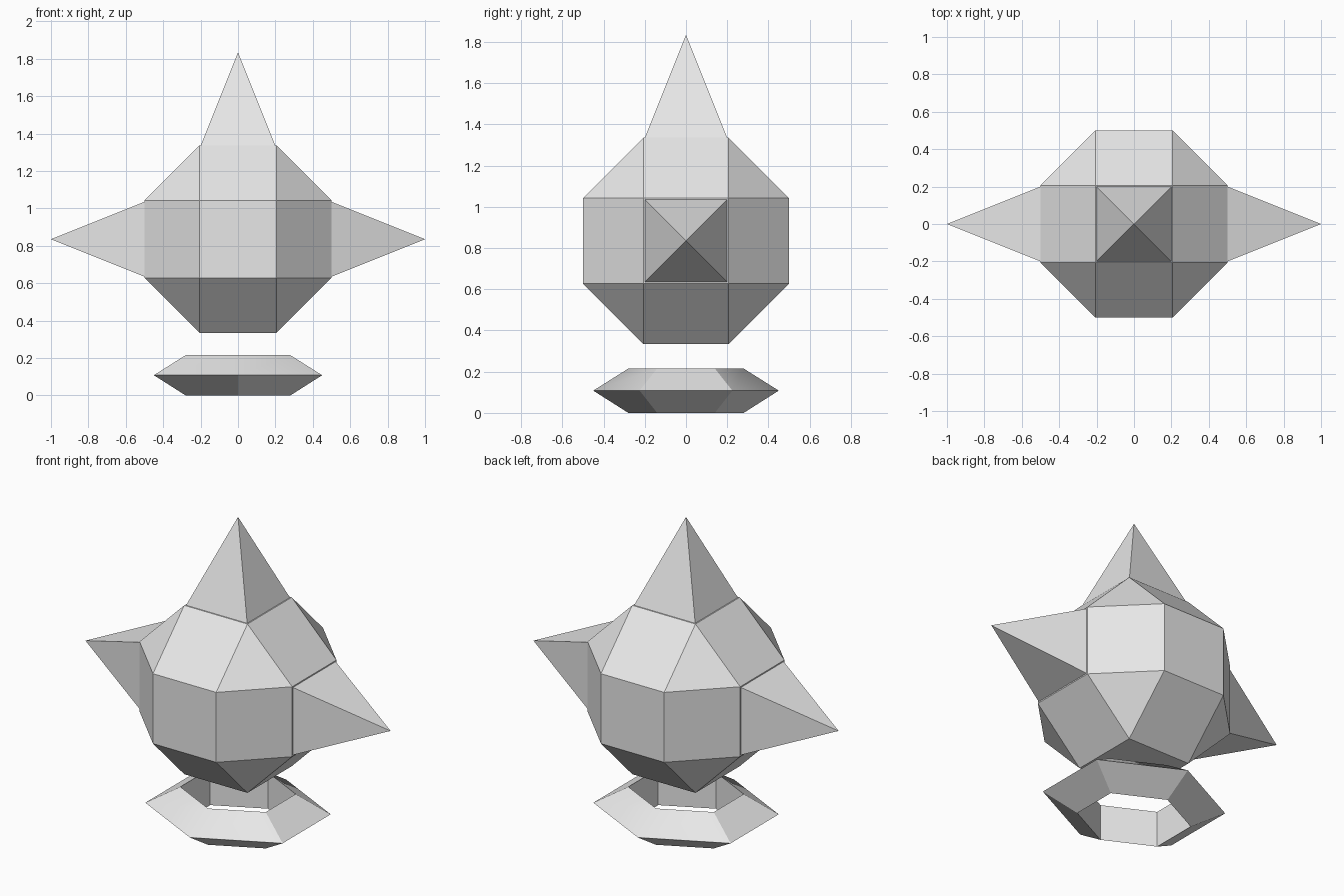
import bpy
import bmesh
from math import cos, sin, pi, radians, sqrt
from itertools import permutations, product
from mathutils import Matrix

CENTRE_Z = 0.835   # middle of the body
BODY_R = 0.5       # distance from the centre to the square faces
FACE = 0.5 / (1 + sqrt(2))  # half the width of each square face

if "Cube" in bpy.data.objects:
    bpy.data.objects.remove(bpy.data.objects["Cube"])

grey = bpy.data.materials.new("plain grey")
grey.use_nodes = True
grey.diffuse_color = (0.8, 0.8, 0.8, 1)
grey.node_tree.nodes["Principled BSDF"].inputs["Base Color"].default_value = (0.8, 0.8, 0.8, 1)


def finish(name, bm):
    """Turn the bmesh into a named grey object with outward normals."""
    bmesh.ops.recalc_face_normals(bm, faces=bm.faces)
    mesh = bpy.data.meshes.new(name)
    bm.to_mesh(mesh)
    bm.free()
    mesh.materials.append(grey)
    obj = bpy.data.objects.new(name, mesh)
    bpy.context.collection.objects.link(obj)
    return obj


# Body: rhombicuboctahedron as the hull of its permuted corners
bm = bmesh.new()
corners = set(permutations((BODY_R, FACE, FACE)))
for corner in sorted(corners):
    for signs in product((-1, 1), repeat=3):
        x, y, z = (c * s for c, s in zip(corner, signs))
        bm.verts.new((x, y, z + CENTRE_Z))
bmesh.ops.convex_hull(bm, input=bm.verts)
bmesh.ops.dissolve_limit(bm, angle_limit=radians(1), verts=bm.verts, edges=bm.edges)
finish("body", bm)

# Spikes: square pyramids on the top and both sides
for name, turn in (("top_spike", 0), ("left_spike", 90), ("right_spike", -90)):
    bm = bmesh.new()
    place = (Matrix.Translation((0, 0, CENTRE_Z))
             @ Matrix.Rotation(radians(turn), 4, "Y")
             @ Matrix.Translation((0, 0, 0.75))
             @ Matrix.Rotation(radians(45), 4, "Z"))
    bmesh.ops.create_cone(bm, cap_ends=True, segments=4, radius1=0.2 * sqrt(2),
                          radius2=0, depth=0.5, matrix=place)
    finish(name, bm)

# Base ring: a triangular section swept round a hexagon
bm = bmesh.new()
section = ((0.28, 0), (0.45, 0.108), (0.28, 0.215))
rings = []
for i in range(6):
    a = pi / 6 + i * pi / 3
    # the hexagon is slightly wider than deep
    rings.append([bm.verts.new((r * cos(a) / cos(pi / 6), r * sin(a), z)) for r, z in section])
for i, ring in enumerate(rings):
    following = rings[(i + 1) % 6]
    for j in range(3):
        k = (j + 1) % 3
        bm.faces.new((ring[j], following[j], following[k], ring[k]))
base_ring = finish("base_ring", bm)

bpy.context.view_layer.objects.active = base_ring
base_ring.select_set(True)
bpy.ops.object.shade_smooth_by_angle(angle=radians(30))
